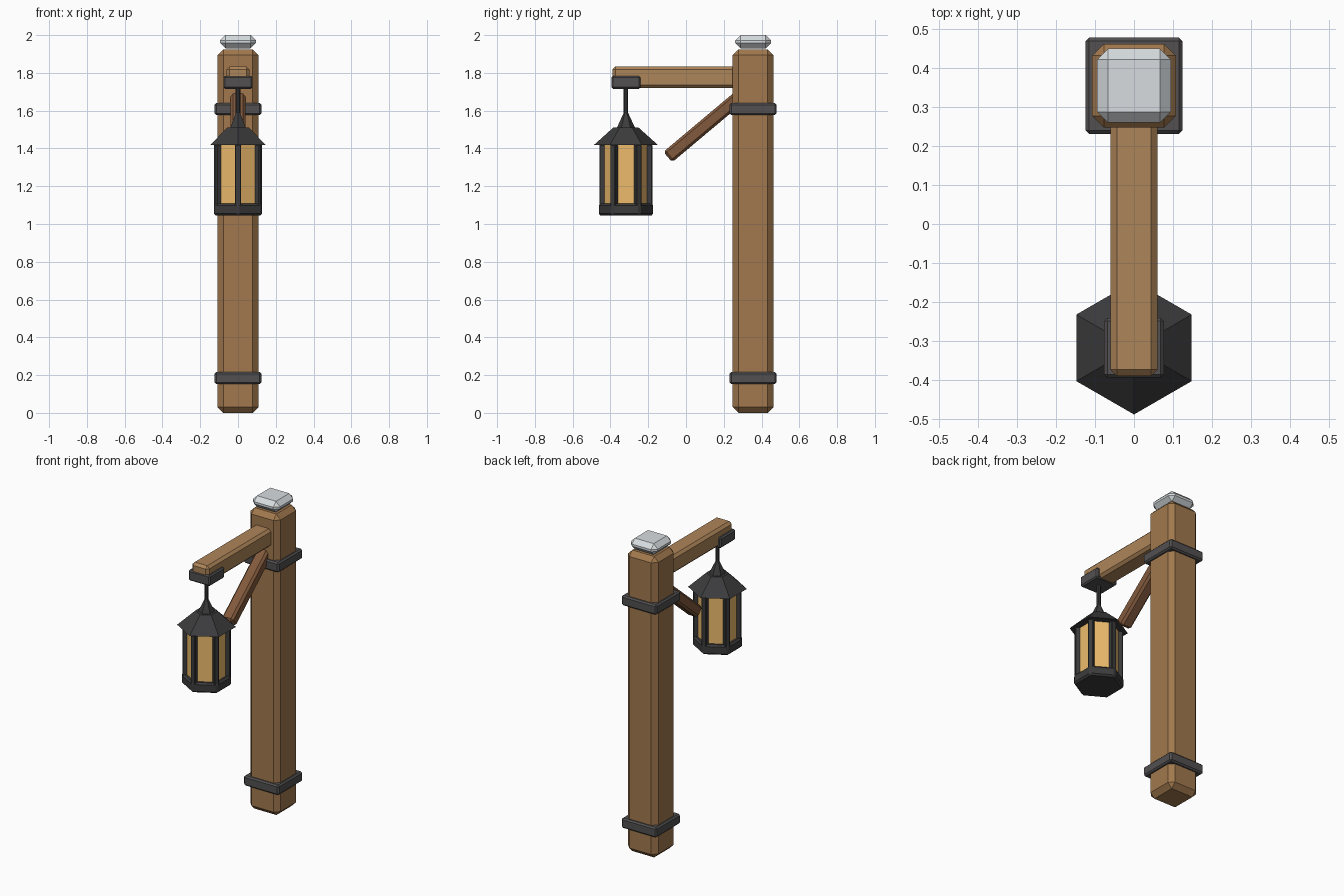
import bpy
from math import pi, cos, sin, radians

if "Cube" in bpy.data.objects:
    bpy.data.objects.remove(bpy.data.objects["Cube"])


def material(name, rgb):
    m = bpy.data.materials.new(name)
    m.diffuse_color = (*rgb, 1)
    m.use_nodes = True
    m.node_tree.nodes["Principled BSDF"].inputs["Base Color"].default_value = m.diffuse_color
    return m


wood = material("post_wood", (0.36, 0.19, 0.075))
arm_wood = material("arm_wood", (0.42, 0.235, 0.10))
brace_wood = material("brace_wood", (0.22, 0.10, 0.045))
band_iron = material("band_iron", (0.085, 0.08, 0.08))
iron = material("lantern_iron", (0.045, 0.045, 0.047))
glass = material("lantern_glass", (0.85, 0.50, 0.15))
cap_metal = material("cap_metal", (0.68, 0.72, 0.74))


def finish(name, mat, bevel):
    ob = bpy.context.object
    ob.name = name
    ob.data.materials.append(mat)
    if bevel:
        mod = ob.modifiers.new("Bevel", 'BEVEL')
        mod.width = bevel
        mod.segments = 1
    return ob


def box(name, loc, size, mat, bevel, rot=(0, 0, 0)):
    bpy.ops.mesh.primitive_cube_add(size=1, location=loc, rotation=rot)
    ob = bpy.context.object
    for v in ob.data.vertices:
        v.co = [c * s for c, s in zip(v.co, size)]
    return finish(name, mat, bevel)


def hexa(name, z0, z1, r0, r1, mat, bevel=0, sides=6):
    bpy.ops.mesh.primitive_cone_add(vertices=sides, radius1=r0, radius2=r1, depth=z1 - z0,
                                    location=(0, LY, (z0 + z1) / 2))
    return finish(name, mat, bevel)


PY, LY = 0.355, -0.318   # post and lantern centres

# Post, cap and iron bands
box("post", (0, PY, 0.967), (0.215, 0.215, 1.925), wood, 0.03).location.z = 0.9675
bpy.context.object.location.z = 0.9625
box("post_cap", (0, PY, 1.965), (0.19, 0.19, 0.07), cap_metal, 0.028)
for name, z in (("lower_band", 0.184), ("upper_band", 1.608)):
    box(name, (0, PY, z), (0.248, 0.248, 0.064), band_iron, 0.009)

# Arm, brace and arm end bracket
box("arm", (0, -0.04, 1.777), (0.12, 0.70, 0.115), arm_wood, 0.016)
box("brace", (0, 0.095, 1.515), (0.078, 0.50, 0.072), brace_wood, 0.013, (radians(40), 0, 0))
box("arm_bracket", (0, LY, 1.75), (0.153, 0.153, 0.068), band_iron, 0.008)

# Lantern hanger and roof
hexa("hanger_rod", 1.56, 1.73, 0.012, 0.012, iron, sides=8)
hexa("roof_finial", 1.505, 1.59, 0.05, 0.011, iron)
hexa("lantern_roof", 1.417, 1.512, 0.171, 0.065, iron)

# Lantern glass, base and corner bars
hexa("lantern_glass", 1.08, 1.42, 0.122, 0.122, glass)
hexa("lantern_base", 1.045, 1.108, 0.148, 0.148, iron, 0.01)
for i in range(6):
    a = pi / 2 + i * pi / 3
    box("corner_bar_%d" % (i + 1), (0.124 * cos(a), LY + 0.124 * sin(a), 1.255),
        (0.032, 0.032, 0.33), iron, 0.004, (0, 0, a))
